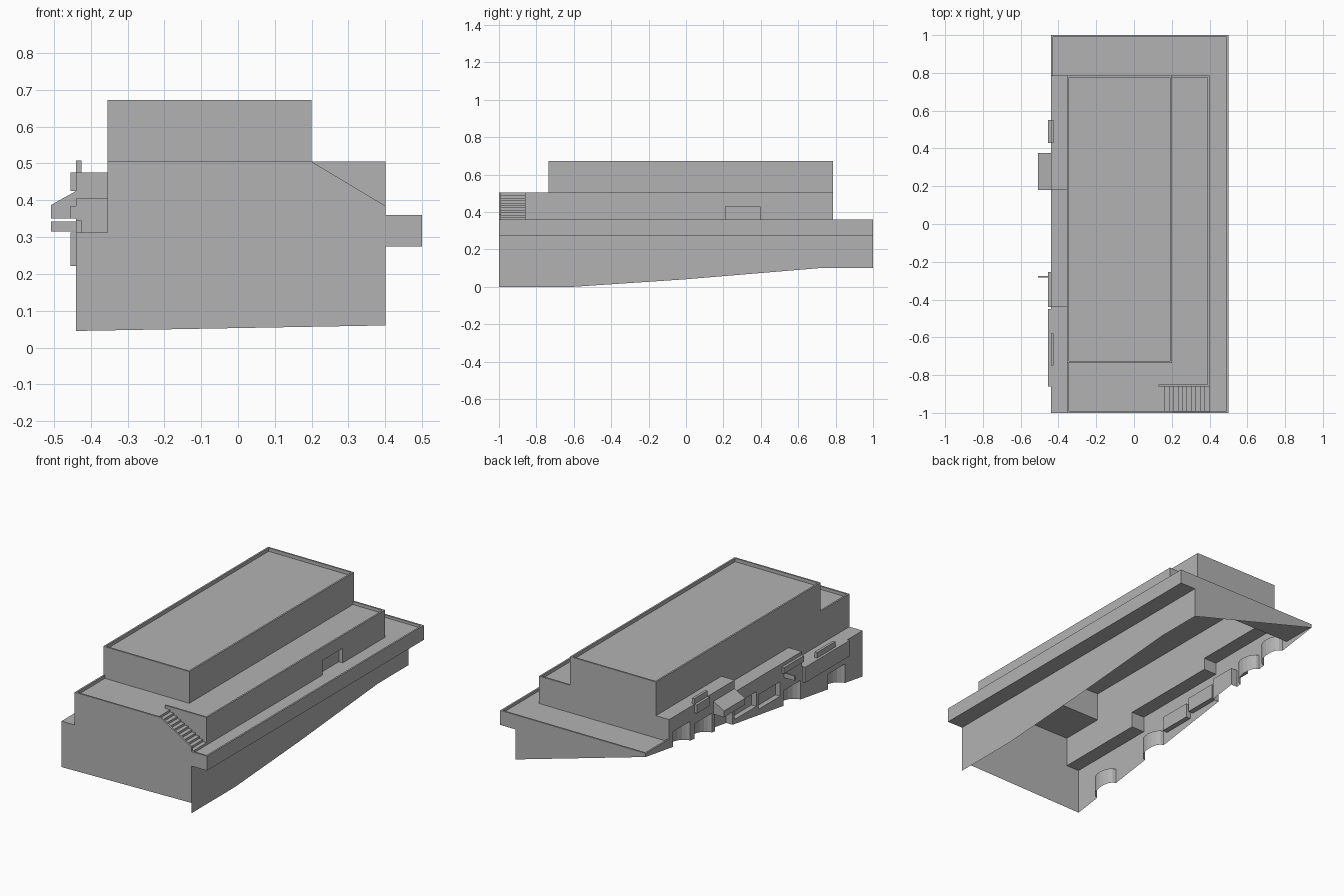
import bpy, math
from mathutils import Vector

cube = bpy.data.objects.get("Cube")
if cube:
    bpy.data.objects.remove(cube, do_unlink=True)

grey = bpy.data.materials.new("concrete grey")
grey.use_nodes = True
colour = (0.45, 0.45, 0.45, 1)
grey.diffuse_color = colour
grey.node_tree.nodes["Principled BSDF"].inputs["Base Color"].default_value = colour


def build(name, faces):
    """Mesh from (points, outward direction) pairs, each turned to face outward."""
    verts, polys = [], []
    for pts, out in faces:
        pts = [Vector(p) for p in pts]
        normal = Vector()
        for a, b in zip(pts, pts[1:] + pts[:1]):
            normal += a.cross(b)
        if normal.dot(Vector(out)) < 0:
            pts.reverse()
        polys.append(range(len(verts), len(verts) + len(pts)))
        verts += pts
    mesh = bpy.data.meshes.new(name)
    mesh.from_pydata(verts, [], [list(p) for p in polys])
    mesh.materials.append(grey)
    obj = bpy.data.objects.new(name, mesh)
    bpy.context.collection.objects.link(obj)
    return obj


UP, DOWN = (0, 0, 1), (0, 0, -1)
LEFT, RIGHT = (1, 0, 0), (-1, 0, 0)
FRONT, BACK = (0, -1, 0), (0, 1, 0)


def flat(x0, x1, y0, y1, z, out=UP):
    return [(x0, y0, z), (x1, y0, z), (x1, y1, z), (x0, y1, z)], out


def along_y(x, y0, y1, z0, z1, out):
    return [(x, y0, z0), (x, y1, z0), (x, y1, z1), (x, y0, z1)], out


def along_x(y, x0, x1, z0, z1, out):
    return [(x0, y, z0), (x1, y, z0), (x1, y, z1), (x0, y, z1)], out


def box(name, x0, x1, y0, y1, z0, z1):
    return build(name, [flat(x0, x1, y0, y1, z0, DOWN), flat(x0, x1, y0, y1, z1),
                        along_y(x0, y0, y1, z0, z1, RIGHT), along_y(x1, y0, y1, z0, z1, LEFT),
                        along_x(y0, x0, x1, z0, z1, FRONT), along_x(y1, x0, x1, z0, z1, BACK)])


def prism(name, profile, y0, y1):
    """Convex x-z profile extruded along y."""
    cx = sum(p[0] for p in profile) / len(profile)
    cz = sum(p[1] for p in profile) / len(profile)
    faces = [([(x, y, z) for x, z in profile], out) for y, out in ((y0, FRONT), (y1, BACK))]
    for (xa, za), (xb, zb) in zip(profile, profile[1:] + profile[:1]):
        faces.append(([(xa, y0, za), (xb, y0, zb), (xb, y1, zb), (xa, y1, za)],
                      ((xa + xb) / 2 - cx, 0, (za + zb) / 2 - cz)))
    return build(name, faces)


def side_wall(name, x, inward, breaks, bottom, top, openings):
    """Wall sheet along y, with recesses (y0, y1, sill or None, head, depth, rounded)."""
    cuts = sorted(set(breaks) | {y for o in openings for y in o[:2]})
    out = (-inward, 0, 0)
    faces = []
    for a, b in zip(cuts, cuts[1:]):
        mid = (a + b) / 2
        t = top(mid)
        hole = next((o for o in openings if o[0] < mid < o[1]), None)
        low = [(x, a, bottom(a)), (x, b, bottom(b))]
        if not hole:
            faces.append((low + [(x, b, t), (x, a, t)], out))
            continue
        _, _, sill, head, depth, rounded = hole
        faces.append(along_y(x, a, b, head, t, out))
        if sill is not None:
            faces.append((low + [(x, b, sill), (x, a, sill)], out))
        # plan outline of the recess
        if rounded:
            n = 8
            plan = [(x + inward * depth * math.sin(math.pi * i / n),
                     mid - (b - a) / 2 * math.cos(math.pi * i / n)) for i in range(n + 1)]
        else:
            plan = [(x, a), (x + inward * depth, a), (x + inward * depth, b), (x, b)]
        for (xa, ya), (xb, yb) in zip(plan, plan[1:]):
            za, zb = (bottom(ya), bottom(yb)) if sill is None else (sill, sill)
            faces.append(([(xa, ya, za), (xb, yb, zb), (xb, yb, head), (xa, ya, head)],
                          (x - (xa + xb) / 2 - inward * 0.001, mid - (ya + yb) / 2, 0)))
        faces.append(([(px, py, head) for px, py in plan], DOWN))
        if sill is not None:
            faces.append(([(px, py, sill) for px, py in plan], UP))
    return build(name, faces)


# Main levels
XR, XU, XT, XL, XD = -0.44, -0.355, 0.2, 0.4, 0.5   # street wall, upper wall, tower, main wall, deck
YB, YT, YS = 0.785, -0.735, -0.86                   # upper back, tower front, stair wall
DECK, DECK_TOP, DECK_LOW = 0.345, 0.36, 0.275
MID, MID_TOP, ROOF, ROOF_TOP = 0.487, 0.505, 0.652, 0.672
K = 0.01                                            # kerb thickness
STEPS = ((-1, -0.44, 0.313), (-0.44, 0.18, 0.405), (0.18, YB, 0.475))


def street(y):
    return 0.045 + 0.147 * (y + 1)


GROUND = ((-1, 0), (-0.6, 0), (0, 0.04), (0.72, 0.1), (1, 0.1))


def ground(y):
    for (a, za), (b, zb) in zip(GROUND, GROUND[1:]):
        if y <= b:
            return za + (zb - za) * (y - a) / (b - a)


def ledge(y):
    return next((z for a, b, z in STEPS if a < y < b), DECK)


# Long walls with their doors, niches and windows
niches = [(c - 0.08, c + 0.08, None, street(c) + 0.1, 0.05, True) for c in (-0.76, -0.35, 0.47, 0.67)]
niches.append((0.2, 0.36, None, 0.35, 0.04, False))
windows = [(a, a + 0.2, s, s + 0.085, 0.03, False) for a, s in ((-0.24, 0.22), (-0.02, 0.245))]
side_wall("street_wall", XR, 1, (-1, -0.44, 0.18, YB, 1), street, ledge, niches + windows)
side_wall("terrace_wall", XL, -1, [g[0] for g in GROUND] + [YS, YB], ground,
          lambda y: MID if YS < y < YB else DECK, [(0.21, 0.395, DECK, 0.43, 0.025, False)])

# End walls
build("front_wall", [([(XR, -1, 0.045), (XL, -1, 0.06), (XL, -1, 0.385), (XT, -1, MID_TOP),
                       (XU, -1, MID_TOP), (XU, -1, 0.313), (XR, -1, 0.313)], FRONT)])
build("back_wall", [([(XR, 1, street(1)), (XL, 1, 0.1), (XL, 1, DECK), (XR, 1, DECK)], BACK)])

# Stepped ledges on the street side and the wall above them
faces = []
previous = None
for a, b, z in STEPS:
    faces.append(flat(XR, XU, a, b, z))
    if previous:
        faces.append(along_x(a, XR, XU, previous, z, FRONT))
    faces.append(along_y(XU, max(a, YT), b, z, ROOF, RIGHT))
    previous = z
faces += [along_y(XU, -1, YT, STEPS[0][2], MID, RIGHT), along_x(YB, XR, XU, DECK, previous, BACK)]
build("street_ledges", faces)

# Middle storey roof and back
build("middle_storey", [flat(XU, 0.14, -1, YS, MID), flat(XU, XL, YS, YT, MID),
                        flat(XT, XL, YT, YB, MID), along_x(YB, XT, XL, DECK, MID, BACK),
                        along_x(YS, 0.14, XL, DECK, MID, FRONT)])

# Tower storey
build("tower", [flat(XU, XT, YT, YB, ROOF), along_x(YT, XU, XT, MID, ROOF, FRONT),
                along_x(YB, XU, XT, DECK, ROOF, BACK), along_y(XT, YT, YB, MID, ROOF, LEFT)])

# Terrace deck
build("terrace_deck", [flat(XL, XD, -1, YB, DECK), flat(XR, XD, YB, 1, DECK),
                       flat(XL, XD, -1, 1, DECK_LOW, DOWN), along_y(XD, -1, 1, DECK_LOW, DECK, LEFT),
                       along_x(-1, XL, XD, DECK_LOW, DECK, FRONT),
                       along_x(1, XL, XD, DECK_LOW, DECK, BACK)])

# Kerbs around the roofs and the deck
for name, x0, x1, y0, y1, z0, z1 in (
        ("tower_kerb_front", XU, XT, YT, YT + K, ROOF, ROOF_TOP),
        ("tower_kerb_back", XU, XT, YB - K, YB, ROOF, ROOF_TOP),
        ("tower_kerb_right", XU, XU + K, YT, YB, ROOF, ROOF_TOP),
        ("tower_kerb_left", XT - K, XT, YT, YB, ROOF, ROOF_TOP),
        ("middle_kerb_front", XU, XT, -1, K - 1, MID, MID_TOP),
        ("middle_kerb_right", XU, XU + K, -1, YT, MID, MID_TOP),
        ("middle_kerb_left", XL - K, XL, YS, YB, MID, MID_TOP),
        ("middle_kerb_back", XT, XL, YB - K, YB, MID, MID_TOP),
        ("stair_kerb", 0.13, XL, YS, YS + K, MID, MID_TOP),
        ("deck_kerb_front", XL, XD, -1, K - 1, DECK, DECK_TOP),
        ("deck_kerb_left", XD - K, XD, -1, 1, DECK, DECK_TOP),
        ("deck_kerb_back", XR, XD, 1 - K, 1, DECK, DECK_TOP),
        ("deck_kerb_right", XR, XR + K, YB, 1, DECK, DECK_TOP)):
    box(name, x0, x1, y0, y1, z0, z1)

# Outside stair and its sloping side wall
count = 11
run, rise = (XL - 0.14) / count, (MID - DECK) / count
faces = []
for i in range(count):
    x, z = XL - i * run, DECK + i * rise
    faces += [along_y(x, -1, YS, z, z + rise, LEFT), flat(x - run, x, -1, YS, z + rise)]
build("outside_stair", faces)
prism("stair_side_wall", [(XL, DECK), (XL, 0.385), (XT, MID_TOP), (XT, DECK)], -1, K - 1)

# Street side fittings
prism("sloped_awning", [(XR, 0.425), (-0.508, 0.387), (-0.508, 0.35), (XR, 0.35)], 0.18, 0.375)
box("long_fascia", -0.455, XR, -0.86, -0.45, 0.222, 0.313)
box("middle_fascia", -0.455, XR, -0.44, -0.255, 0.35, 0.385)
box("small_fascia", -0.455, XR, 0.43, 0.55, 0.425, 0.475)
box("hanging_plate", -0.508, XR, -0.284, -0.276, 0.315, 0.342)
box("long_ledge_rail", XR, -0.425, -0.75, -0.58, 0.313, 0.345)
box("small_ledge_rail", XR, -0.425, 0.43, 0.55, 0.475, 0.508)
